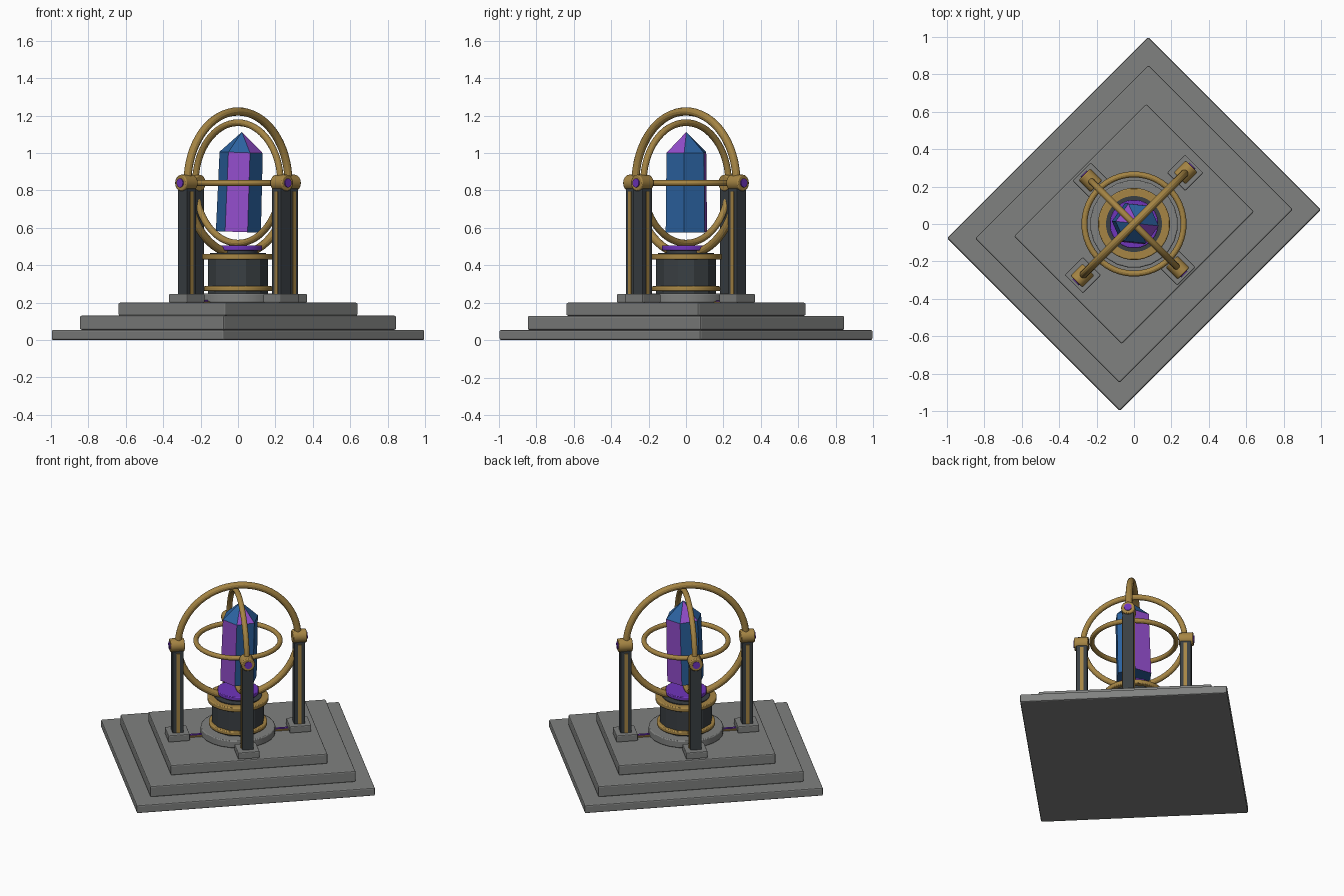
import bpy, bmesh, math
from mathutils import Matrix, Vector

if "Cube" in bpy.data.objects:
    bpy.data.objects.remove(bpy.data.objects["Cube"])

TURN = Matrix.Rotation(math.radians(45), 4, 'Z')   # the whole shrine sits on the diagonal


def material(name, rgb):
    m = bpy.data.materials.new(name)
    m.diffuse_color = (*rgb, 1)
    m.use_nodes = True
    m.node_tree.nodes["Principled BSDF"].inputs["Base Color"].default_value = m.diffuse_color
    return m


STONE = material("grey_stone", (0.215, 0.22, 0.215))
DARK = material("dark_stone", (0.042, 0.050, 0.056))
GOLD = material("antique_gold", (0.38, 0.235, 0.058))
VIOLET = material("violet_glow", (0.16, 0.035, 0.50))
PURPLE = material("purple_crystal", (0.29, 0.075, 0.60))
BLUE = material("blue_crystal", (0.025, 0.125, 0.36))


def finish(name, mat, bevel=0, smooth=True):
    ob = bpy.context.object
    ob.name = name
    ob.data.materials.append(mat)
    if smooth:
        bpy.ops.object.shade_smooth_by_angle(angle=math.radians(28))
    if bevel:
        b = ob.modifiers.new("soft_edges", 'BEVEL')
        b.width, b.segments = bevel, 2
    return ob


def box(name, x, y, z0, z1, sx, sy, mat, bevel=0):
    bpy.ops.mesh.primitive_cube_add(size=1)
    ob = finish(name, mat, bevel, False)
    ob.data.transform(Matrix.Diagonal((sx, sy, z1 - z0, 1)))
    ob.matrix_world = TURN @ Matrix.Translation((x, y, (z0 + z1) / 2))


def drum(name, r, z0, z1, mat, sides=32, bevel=0):
    bpy.ops.mesh.primitive_cylinder_add(vertices=sides, radius=r, depth=z1 - z0,
                                        location=(0, 0, (z0 + z1) / 2),
                                        rotation=(0, 0, math.pi / sides))
    finish(name, mat, bevel)


def radial_cylinder(name, direction, r, length, dist, z, mat, sides, bevel=0):
    # cylinder whose axis points away from the centre
    bpy.ops.mesh.primitive_cylinder_add(vertices=sides, radius=r, depth=length)
    ob = finish(name, mat, bevel)
    d = Vector((*direction, 0))
    ob.matrix_world = (TURN @ Matrix.Translation(d * dist + Vector((0, 0, z)))
                       @ d.to_track_quat('Z', 'Y').to_matrix().to_4x4())


def ring(name, R, r, z, axis=None):
    bpy.ops.mesh.primitive_torus_add(major_radius=R, minor_radius=r,
                                     major_segments=64, minor_segments=12)
    ob = finish(name, GOLD)
    turn = Matrix.Rotation(math.pi / 2, 4, axis) if axis else Matrix()
    ob.matrix_world = Matrix.Translation((0, 0, z)) @ TURN @ turn


# Stepped platform
for i, (sx, sy, z0, z1) in enumerate([(1.52, 1.305, 0.0, 0.055),
                                      (1.31, 1.09, 0.055, 0.13),
                                      (1.0, 0.815, 0.13, 0.20)]):
    box(f"platform_step_{i + 1}", 0, 0, z0, z1, sx, sy, STONE, 0.008)

# Pedestal
drum("pedestal_foot", 0.235, 0.20, 0.25, STONE, 24, 0.006)
drum("pedestal_body", 0.165, 0.25, 0.435, DARK, 12)
drum("pedestal_lower_band", 0.184, 0.262, 0.288, GOLD, 32, 0.006)
drum("pedestal_upper_band", 0.193, 0.43, 0.46, GOLD, 32, 0.006)
drum("pedestal_cap", 0.15, 0.45, 0.466, DARK, 32)
drum("glow_neck", 0.105, 0.46, 0.485, DARK, 32)
drum("glow_disc", 0.13, 0.48, 0.505, VIOLET, 32, 0.004)

# Four posts with pads, trim, ring pivots and floor channels
RING_Z = 0.84
for i, (dx, dy, dist) in enumerate([(1, 0, 0.387), (-1, 0, 0.387),
                                    (0, 1, 0.327), (0, -1, 0.327)]):
    x, y = dx * dist, dy * dist
    along = bool(dx)

    def size(radial, tangent):
        return (radial, tangent) if along else (tangent, radial)

    n = i + 1
    box(f"post_pad_{n}", x, y, 0.20, 0.247, 0.137, 0.137, STONE, 0.006)
    box(f"post_{n}", x, y, 0.24, 0.81, 0.07, 0.07, DARK, 0.003)
    box(f"post_trim_{n}", x, y, 0.247, 0.795, *size(0.022, 0.08), GOLD)
    radial_cylinder(f"pivot_{n}", (dx, dy), 0.044, 0.09, dist + 0.003, RING_Z, GOLD, 16, 0.006)
    radial_cylinder(f"pivot_gem_{n}", (dx, dy), 0.024, 0.01, dist + 0.049, RING_Z, VIOLET, 16)
    mid = 0.27
    box(f"floor_channel_{n}", dx * mid, dy * mid, 0.195, 0.207, *size(0.13, 0.04), GOLD)
    box(f"floor_glow_{n}", dx * mid, dy * mid, 0.20, 0.213, *size(0.13, 0.016), VIOLET)

# Nested rings
ring("outer_ring", 0.382, 0.022, RING_Z, 'X')
ring("inner_ring", 0.322, 0.018, RING_Z, 'Y')
ring("level_ring", 0.265, 0.016, RING_Z)

# Floating six-sided crystal, leaning slightly
bm = bmesh.new()
angles = [math.radians(240 + 60 * k - 6) for k in range(6)]
low, high = [[bm.verts.new((0.121 * s * math.cos(a), 0.11 * 1.1 * s * math.sin(a), z))
              for a in angles] for z, s in ((0, 1.0), (0.425, 0.96))]
tip = bm.verts.new((0, 0, 0.535))
bm.faces.new(low[::-1]).material_index = 1
for k in range(6):
    j = (k + 1) % 6
    bm.faces.new((low[k], low[j], high[j], high[k])).material_index = 0 if k % 3 == 0 else 1
    bm.faces.new((high[k], high[j], tip)).material_index = 0 if k % 3 == 1 else 1
mesh = bpy.data.meshes.new("crystal")
bm.to_mesh(mesh)
bm.free()
mesh.materials.append(PURPLE)
mesh.materials.append(BLUE)
crystal = bpy.data.objects.new("crystal", mesh)
bpy.context.collection.objects.link(crystal)
crystal.location = (0.002, 0.002, 0.578)
crystal.rotation_euler = (0, math.radians(2), 0)
